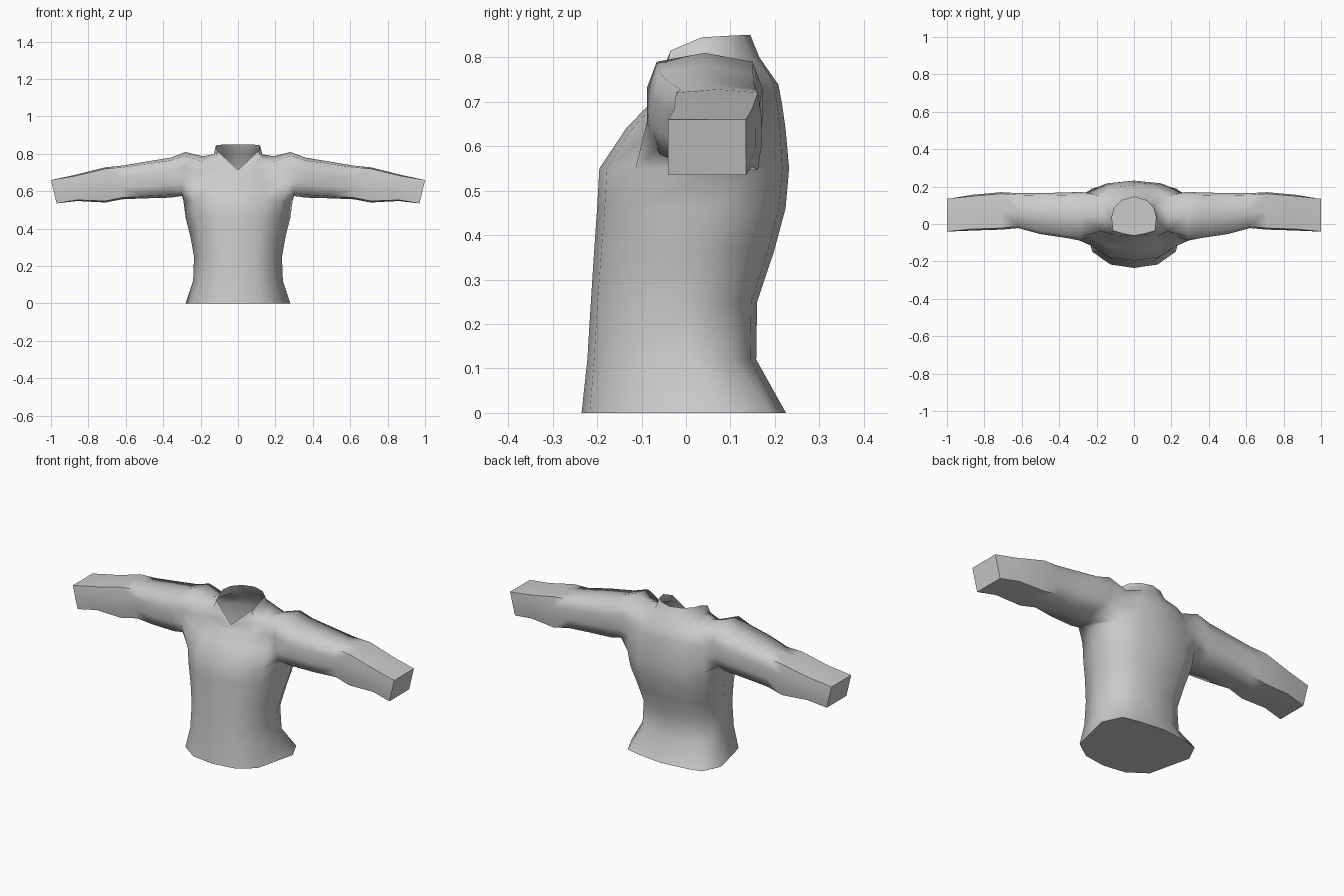
import bpy, bmesh, math

if "Cube" in bpy.data.objects:
    bpy.data.objects.remove(bpy.data.objects["Cube"])

cloth = bpy.data.materials.new("grey cloth")
cloth.diffuse_color = (0.6, 0.6, 0.6, 1)
cloth.use_nodes = True
cloth.node_tree.nodes["Principled BSDF"].inputs["Base Color"].default_value = cloth.diffuse_color

# Torso cross-section, front centre to back centre
section = [(0, -1), (0.45, -0.92), (0.8, -0.62), (1, 0), (0.82, 0.58), (0.5, 0.93), (0, 1)]


def mirrored(half):
    """Complete a half ring that runs from front centre to back centre."""
    return half + [(-x, y, z) for x, y, z in half[-2:0:-1]]


def torso_ring(z, half_width, front, back, skew):
    """Ring whose widest point is pushed towards the back by skew."""
    mid, depth = (front + back) / 2, (back - front) / 2
    half = []
    for i, (u, v) in enumerate(section):
        if i in (3, 4):
            v += skew * (1 - v * v)
        half.append((u * half_width, mid + v * depth, z))
    return mirrored(half)


def sleeve_ring(x, bottom, top, front, back, k, slant, side):
    """Boxy ten-point ring; k sets how square its corners are."""
    cy, cz = (front + back) / 2, (bottom + top) / 2
    hy, hz = (back - front) / 2, (top - bottom) / 2
    pts = [(0, 1), (k, k), (1, 0.33), (1, -0.33), (k, -k),
           (0, -1), (-k, -k), (-1, -0.33), (-1, 0.33), (-k, k)]
    return [(side * (x - slant * (1 - v) / 2), cy + u * hy, cz + v * hz) for u, v in pts]


# Torso: height, half width, front y, back y, skew
torso = [torso_ring(*r) for r in (
    (0.00, 0.28, -0.235, 0.225, 0.4),
    (0.12, 0.24, -0.222, 0.158, 0.22),
    (0.25, 0.235, -0.214, 0.160, 0.15),
    (0.36, 0.255, -0.207, 0.197, 0.17),
    (0.46, 0.28, -0.200, 0.224, 0.22),
    (0.55, 0.292, -0.195, 0.232, 0.25),
    (0.64, 0.285, -0.135, 0.224, 0.15),
    (0.695, 0.265, -0.082, 0.216, 0.1))]

# Yoke, neck base and open collar rim with a V at the front
torso.append(mirrored([(0, -0.068, 0.708), (0.09, -0.062, 0.735), (0.18, -0.04, 0.755),
                       (0.19, 0.04, 0.787), (0.18, 0.15, 0.757), (0.11, 0.195, 0.745),
                       (0, 0.208, 0.738)]))
torso.append(mirrored([(0, -0.065, 0.711), (0.06, -0.06, 0.75), (0.12, -0.045, 0.775),
                       (0.13, 0.04, 0.798), (0.115, 0.11, 0.795), (0.07, 0.15, 0.798),
                       (0, 0.165, 0.80)]))
torso.append(mirrored([(0, -0.06, 0.714), (0.055, -0.05, 0.765), (0.11, -0.035, 0.815),
                       (0.118, 0.035, 0.845), (0.105, 0.085, 0.848), (0.065, 0.125, 0.85),
                       (0, 0.145, 0.85)]))

# Sleeves: x, bottom, top, front y, back y, squareness, slant
sleeve = (
    (0.28, 0.575, 0.81, -0.088, 0.172, 0.83, -0.02),
    (0.36, 0.566, 0.78, -0.075, 0.168, 0.86, 0),
    (0.50, 0.562, 0.757, -0.054, 0.166, 0.88, 0),
    (0.62, 0.557, 0.737, -0.022, 0.165, 0.9, 0),
    (0.71, 0.54, 0.728, -0.03, 0.17, 0.92, 0),
    (0.87, 0.548, 0.688, -0.035, 0.156, 0.92, 0.01),
    (1.00, 0.535, 0.66, -0.04, 0.135, 1.0, 0.03))

bm = bmesh.new()


def add_loop(points):
    return [bm.verts.new(p) for p in points]


def bridge(a, b):
    for i in range(len(a)):
        j = (i + 1) % len(a)
        bm.faces.new((a[i], a[j], b[j], b[i]))


# Torso skin, leaving armholes at the sides between chest and yoke
loops = [add_loop(r) for r in torso]
chest, yoke = 5, 8
armhole_columns = (2, 3, 8, 9)
for r in range(len(loops) - 1):
    for i in range(12):
        if chest <= r < yoke and i in armhole_columns:
            continue
        j = (i + 1) % 12
        bm.faces.new((loops[r][i], loops[r][j], loops[r + 1][j], loops[r + 1][i]))
bm.faces.new(loops[0][::-1])

# Sleeves joined to the armholes and closed at the cuffs
for side, (front, mid, back) in ((1, (2, 3, 4)), (-1, (10, 9, 8))):
    prev = [loops[r][i] for r, i in (
        (8, mid), (8, back), (7, back), (6, back), (5, back),
        (5, mid), (5, front), (6, front), (7, front), (8, front))]
    for s in sleeve:
        ring = add_loop(sleeve_ring(*s, side))
        bridge(prev, ring)
        prev = ring
    bm.faces.new(prev)

bmesh.ops.recalc_face_normals(bm, faces=bm.faces[:])
mesh = bpy.data.meshes.new("shirt")
bm.to_mesh(mesh)
bm.free()
mesh.materials.append(cloth)
shirt = bpy.data.objects.new("shirt", mesh)
bpy.context.collection.objects.link(shirt)
shirt.select_set(True)
bpy.context.view_layer.objects.active = shirt
bpy.ops.object.shade_smooth_by_angle(angle=math.radians(72))
